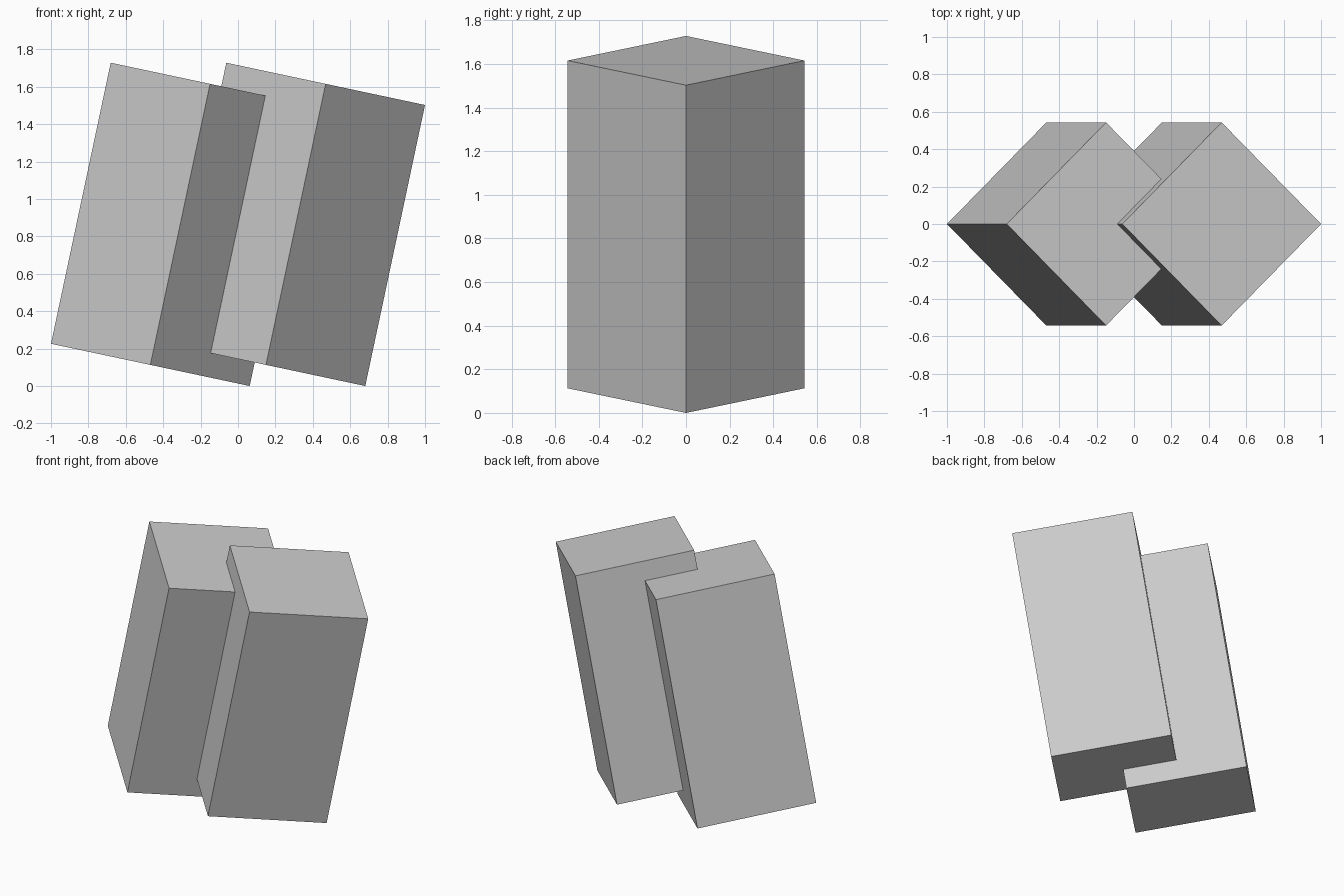
import bpy
from math import radians
from mathutils import Matrix

cube = bpy.data.objects.get("Cube")
if cube:
    bpy.data.objects.remove(cube, do_unlink=True)

SIDE = 0.768           # square section, twice as tall as wide
TILT = radians(12)
CENTRE_X, CENTRE_Z = 0.309, 0.864

# Plain light grey
grey = bpy.data.materials.new("light_grey")
grey.use_nodes = True
colour = (0.604, 0.604, 0.604, 1)
grey.diffuse_color = colour
grey.node_tree.nodes["Principled BSDF"].inputs["Base Color"].default_value = colour


def leaning_block(name, x):
    """Square prism turned corner-on to the front, then leaned toward +x."""
    bpy.ops.mesh.primitive_cube_add(size=1)
    block = bpy.context.object
    block.name = name
    block.data.transform(
        Matrix.Rotation(TILT, 4, 'Y')
        @ Matrix.Rotation(radians(45), 4, 'Z')
        @ Matrix.Diagonal((SIDE, SIDE, 2 * SIDE, 1)))
    block.location = (x, 0, CENTRE_Z)
    block.data.materials.append(grey)


# Two overlapping blocks side by side
leaning_block("right_block", -CENTRE_X)
leaning_block("left_block", CENTRE_X)
